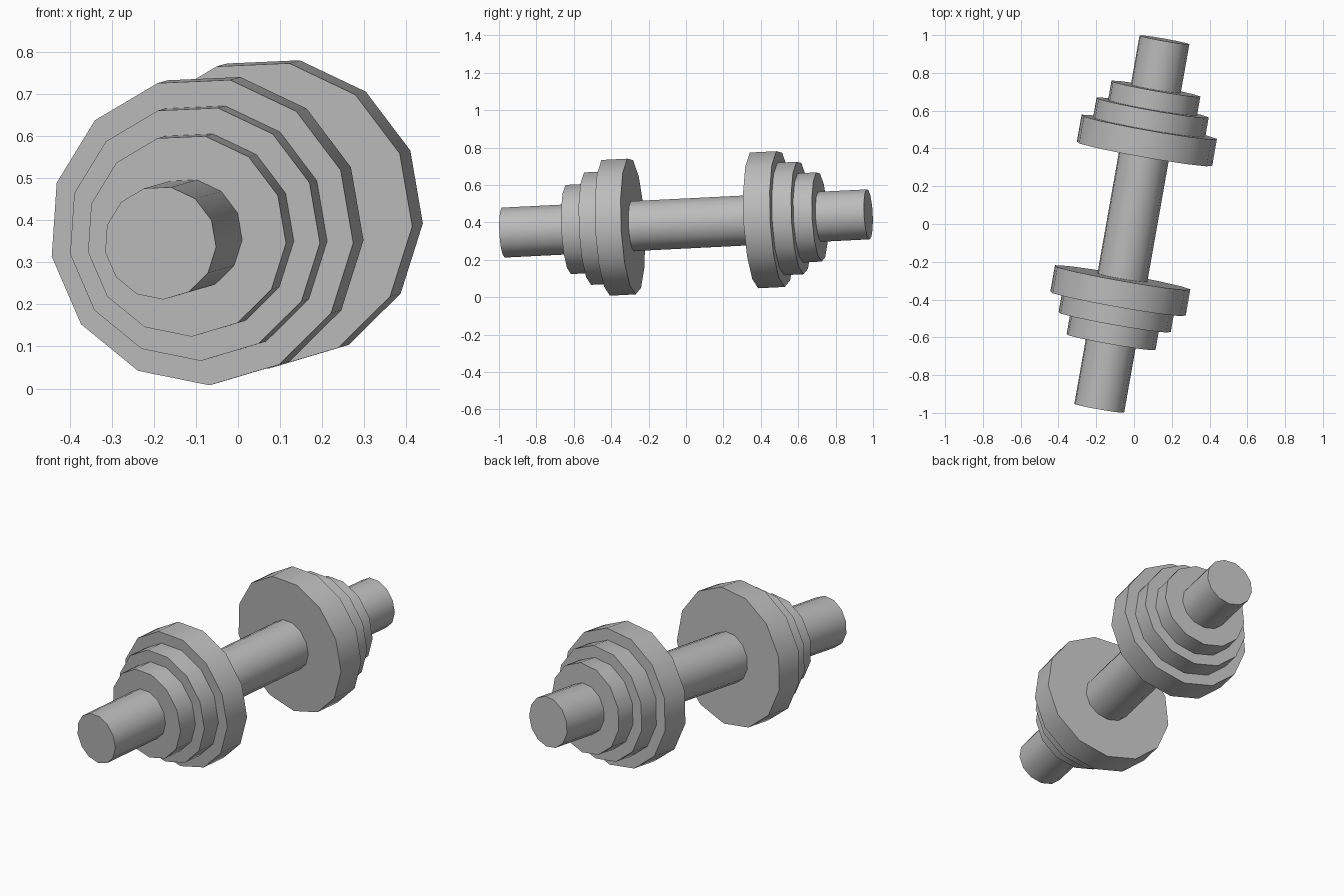
import bpy
import math
from mathutils import Matrix, Vector

if "Cube" in bpy.data.objects:
    bpy.data.objects.remove(bpy.data.objects["Cube"], do_unlink=True)

# Single grey material
grey = bpy.data.materials.new("plain_grey")
grey.use_nodes = True
COLOUR = (0.5, 0.5, 0.5, 1)
grey.diffuse_color = COLOUR
grey.node_tree.nodes["Principled BSDF"].inputs["Base Color"].default_value = COLOUR

# Tilted frame: local Z runs along the bar, local Y points at a polygon corner
SIDES = 13
CENTRE = Vector((-0.012, 0, 0.395))
SLOPE = Vector((0.177, 1, 0.05))
axis = SLOPE.normalized()
across = axis.cross(Vector((0, 0, 1))).normalized()
up = across.cross(axis)
phase = math.radians(272.5)
corner = across * math.cos(phase) + up * math.sin(phase)
side = corner.cross(axis)
FRAME = Matrix((side, corner, axis)).transposed().to_4x4()


def add_disc(name, radius, y0, y1):
    """Cylinder on the bar axis whose end centres lie at y0 and y1."""
    middle = CENTRE + SLOPE * ((y0 + y1) / 2)
    bpy.ops.mesh.primitive_cylinder_add(
        vertices=SIDES, radius=radius, depth=(y1 - y0) * SLOPE.length)
    obj = bpy.context.object
    obj.name = name
    obj.matrix_world = Matrix.Translation(middle) @ FRAME
    obj.data.materials.append(grey)
    bpy.ops.object.shade_smooth_by_angle(angle=math.radians(30))


# Handle bar through the whole length
add_disc("bar", 0.135, -0.975, 0.975)

# Stepped weight plates, largest towards the middle
SIZES = (("large", 0.367), ("medium", 0.304), ("small", 0.241))
STACKS = {"front": (-0.284, -0.422, -0.52, -0.625),
          "back": (0.371, 0.513, 0.616, 0.716)}
for end, steps in STACKS.items():
    for (size, radius), a, b in zip(SIZES, steps, steps[1:]):
        add_disc(f"{end}_{size}_plate", radius, min(a, b), max(a, b))
